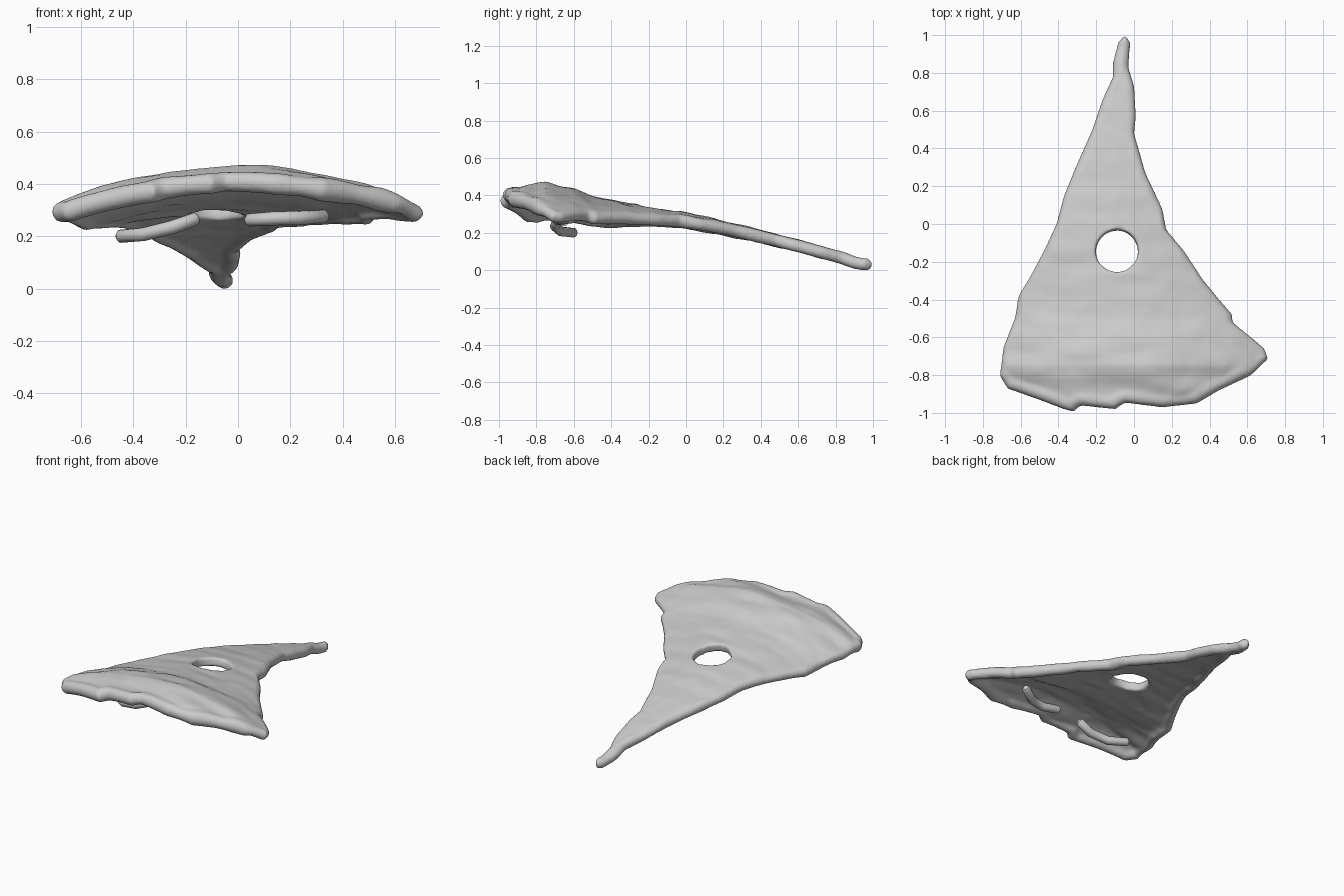
import bpy, bmesh, math
from mathutils import Vector, noise
from mathutils.geometry import delaunay_2d_cdt

if "Cube" in bpy.data.objects:
    bpy.data.objects.remove(bpy.data.objects["Cube"])

OUTLINE = [(-.05, 1), (-.02, .97), (-.03, .83), (0, .73), (.01, .57), (0, .48), (.06, .27), (.15, .08),
           (.17, -.03), (.27, -.15), (.36, -.29), (.45, -.4), (.52, -.48), (.52, -.52), (.62, -.6), (.69, -.66),
           (.71, -.71), (.62, -.8), (.45, -.88), (.33, -.95), (.15, -.97), (-.05, -.945), (-.1, -.98),
           (-.28, -.96), (-.33, -.995), (-.5, -.93), (-.67, -.87), (-.71, -.8), (-.69, -.65), (-.63, -.5),
           (-.61, -.38), (-.55, -.28), (-.47, -.13), (-.41, 0), (-.37, .15), (-.3, .32), (-.22, .5),
           (-.17, .65), (-.11, .78), (-.11, .86), (-.08, .97)]
SPINE = [(-1, .405), (-.87, .425), (-.75, .445), (-.6, .41), (-.5, .37), (-.25, .325), (0, .285),
         (.2, .24), (.5, .165), (.8, .085), (.9, .05), (1, .035)]
HOLE, HOLE_R = Vector((-.09, -.145)), .112


def height(x, y):
    """Height of the draped sheet: sloping spine, arched across."""
    y = max(-1, min(.999, y))
    for (y0, z0), (y1, z1) in zip(SPINE, SPINE[1:]):
        if y0 <= y <= y1:
            z = z0 + (z1 - z0) * (y - y0) / (y1 - y0)
            break
    cx = -.1 + .1 * max(0, min(1, (-y - .1) / .6))
    return z - .3 * (x - cx) ** 2


def wrinkle(x, y):
    """Folds running across the sheet, stronger to the front."""
    amp = .006 + .012 * max(0, -y)
    return amp * noise.noise(Vector((x * 3.5, y * 11, 2))) + .004 * noise.noise(Vector((x * 14, y * 16, 7)))


def inside(p, poly):
    hit = False
    for a, b in zip(poly, poly[1:] + poly[:1]):
        if (a.y > p.y) != (b.y > p.y) and p.x < a.x + (p.y - a.y) * (b.x - a.x) / (b.y - a.y):
            hit = not hit
    return hit


def tube(name, pts, radii, cyclic=False):
    cu = bpy.data.curves.new(name, 'CURVE')
    cu.dimensions = '3D'
    cu.bevel_depth = 1
    cu.bevel_resolution = 4
    cu.use_fill_caps = True
    sp = cu.splines.new('POLY')
    sp.points.add(len(pts) - 1)
    for q, p, r in zip(sp.points, pts, radii):
        q.co = (*p, 1)
        q.radius = r
    sp.use_cyclic_u = cyclic
    ob = bpy.data.objects.new(name, cu)
    bpy.context.collection.objects.link(ob)
    return ob


def activate(ob):
    bpy.ops.object.select_all(action='DESELECT')
    ob.select_set(True)
    bpy.context.view_layer.objects.active = ob


# Rim centre line: outline resampled and inset by the tube radius
raw = [Vector(p) for p in OUTLINE]
edge = []
for a, b in zip(raw, raw[1:] + raw[:1]):
    n = max(1, round((b - a).length / .04))
    edge += [a.lerp(b, i / n) for i in range(n)]
N = len(edge)
rim, radii = [], []
for i, p in enumerate(edge):
    t = (edge[(i + 1) % N] - edge[i - 1]).normalized()
    r = .042 if p.y < -.8 else .033
    r *= 1 + .2 * noise.noise(Vector((p.x * 9, p.y * 9, 4)))
    rim.append(p + Vector((t.y, -t.x)) * r * .95)
    radii.append(r)

# Sheet: triangulated outline with the round hole
ring = [HOLE + HOLE_R * Vector((math.cos(a * math.tau / 32), math.sin(a * math.tau / 32))) for a in range(32)]
grid = [Vector((i * .03, j * .03)) for i in range(-24, 25) for j in range(-33, 34)]
grid = [p for p in grid if inside(p, rim) and (p - HOLE).length > HOLE_R + .015]
loops = [(i, (i + 1) % N) for i in range(N)] + [(N + i, N + (i + 1) % 32) for i in range(32)]
verts, _, faces, *_ = delaunay_2d_cdt(rim + ring + grid, loops, [], 0, 1e-5)
bm = bmesh.new()
bv = [bm.verts.new((v.x, v.y, height(v.x, v.y) + wrinkle(v.x, v.y))) for v in verts]
for f in faces:
    c = sum((verts[i] for i in f), Vector((0, 0))) / len(f)
    if inside(c, rim) and (c - HOLE).length > HOLE_R * .99:
        bm.faces.new([bv[i] for i in f])
bmesh.ops.recalc_face_normals(bm, faces=bm.faces)
me = bpy.data.meshes.new("sheet")
bm.to_mesh(me)
bm.free()
sheet = bpy.data.objects.new("sheet", me)
bpy.context.collection.objects.link(sheet)
mod = sheet.modifiers.new("thickness", 'SOLIDIFY')
mod.thickness = .055
mod.offset = 0
activate(sheet)
bpy.ops.object.modifier_apply(modifier=mod.name)

# Rolled rim, fused with the sheet
roll = tube("rim", [(p.x, p.y, height(p.x, p.y) - .006) for p in rim], radii, True)
activate(roll)
bpy.ops.object.convert(target='MESH')
sheet.select_set(True)
bpy.context.view_layer.objects.active = sheet
bpy.ops.object.join()
for kind in ('REMESH', 'SMOOTH'):
    mod = sheet.modifiers.new(kind, kind)
    if kind == 'REMESH':
        mod.mode = 'VOXEL'
        mod.voxel_size = .011
    else:
        mod.iterations = 4
    bpy.ops.object.modifier_apply(modifier=mod.name)
low = min(v.co.z for v in sheet.data.vertices)
for v in sheet.data.vertices:
    v.co.z -= low
bpy.ops.object.shade_smooth()

# Two curved grips hanging under the front
RODS = {"left_grip": [(-.45, -.6, .2), (-.36, -.67, .208), (-.25, -.7, .235), (-.16, -.69, .268)],
        "right_grip": [(.04, -.65, .262), (.13, -.69, .268), (.23, -.67, .27), (.33, -.6, .277)]}
for name, pts in RODS.items():
    p = [Vector(q) for q in pts]
    p = [p[0].lerp(p[1], -.1)] + p + [p[3].lerp(p[2], -.1)]
    rod = tube(name, p, [.014, .025, .026, .027, .025, .014])
    activate(rod)
    bpy.ops.object.convert(target='MESH')
    bpy.ops.object.shade_smooth_by_angle(angle=math.radians(50))
